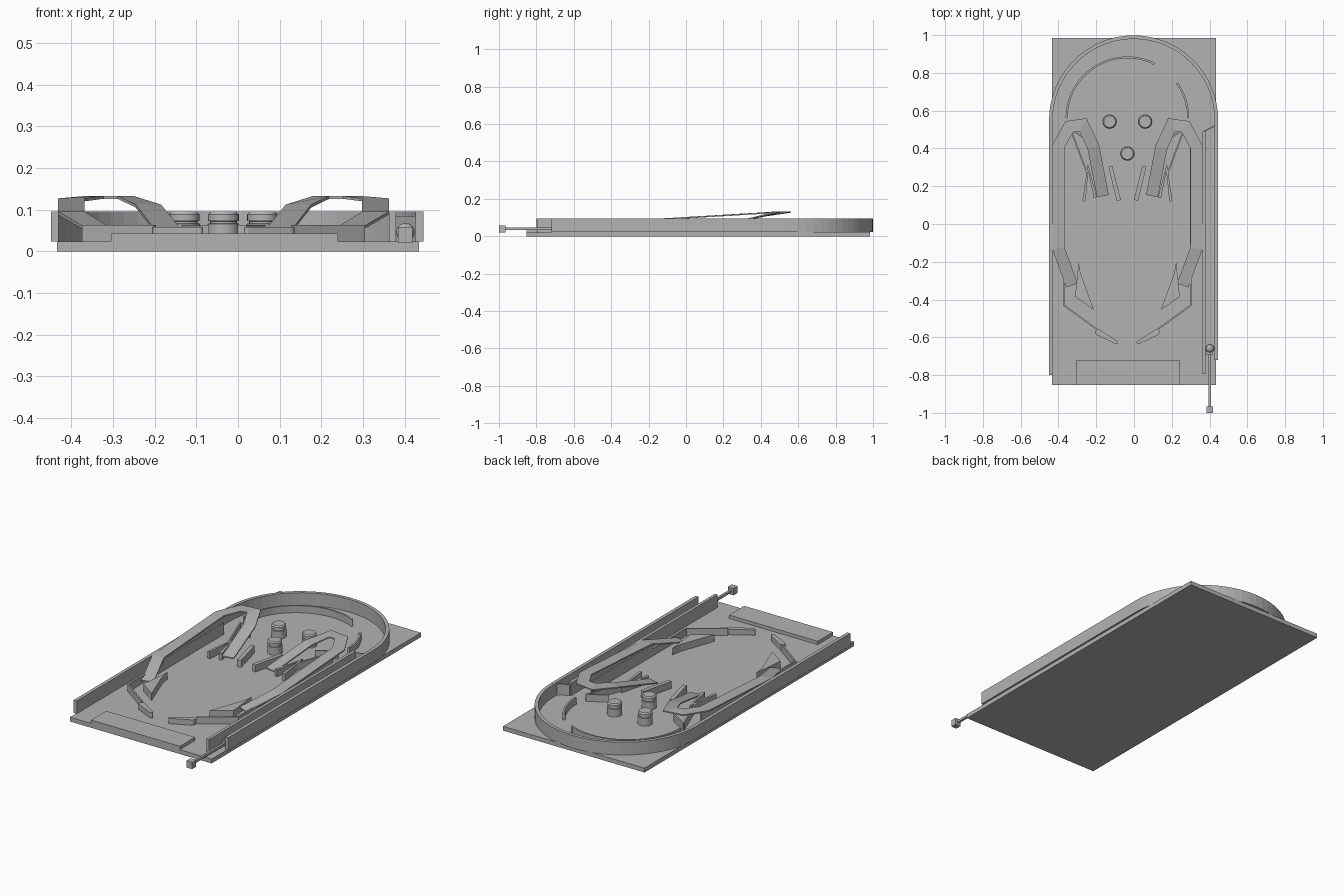
import bpy, bmesh
from math import cos, sin, radians
from mathutils import Vector

cube = bpy.data.objects.get("Cube")
if cube:
    bpy.data.objects.remove(cube)

grey = bpy.data.materials.new("plain grey")
grey.use_nodes = True
grey.diffuse_color = (0.45, 0.45, 0.45, 1)
grey.node_tree.nodes["Principled BSDF"].inputs["Base Color"].default_value = (0.45, 0.45, 0.45, 1)

FLOOR = 0.024      # top of the board
LOW = 0.063        # top of the playfield walls
HIGH = 0.095       # top of the cabinet walls
MID = -0.035       # mirror line of the playfield


def finish(name, bm):
    bmesh.ops.recalc_face_normals(bm, faces=bm.faces)
    mesh = bpy.data.meshes.new(name)
    bm.to_mesh(mesh)
    bm.free()
    mesh.materials.append(grey)
    obj = bpy.data.objects.new(name, mesh)
    bpy.context.collection.objects.link(obj)
    return obj


def prism(name, outline, z0, z1):
    bm = bmesh.new()
    face = bm.faces.new([bm.verts.new((x, y, z0)) for x, y in outline])
    top = bmesh.ops.extrude_face_region(bm, geom=[face])["geom"]
    bmesh.ops.translate(bm, vec=(0, 0, z1 - z0),
                        verts=[v for v in top if isinstance(v, bmesh.types.BMVert)])
    return finish(name, bm)


def box(name, x0, x1, y0, y1, z0, z1):
    return prism(name, [(x0, y0), (x1, y0), (x1, y1), (x0, y1)], z0, z1)


def ribbon(name, path, width, height):
    """Strip of constant width and height along a path, with mitred corners."""
    pts = [Vector(p) for p in path]
    flat = [p.to_2d() for p in pts]
    dirs = [(b - a).normalized() for a, b in zip(flat, flat[1:])]
    bm = bmesh.new()
    rings = []
    for i, p in enumerate(pts):
        d0, d1 = dirs[max(i - 1, 0)], dirs[min(i, len(dirs) - 1)]
        t = (d0 + d1).normalized()
        off = Vector((-t.y, t.x, 0)) * (width / 2 / max(t.dot(d1), 0.4))
        up = Vector((0, 0, height))
        rings.append([bm.verts.new(v) for v in (p - off, p + off, p + off + up, p - off + up)])
    for a, b in zip(rings, rings[1:]):
        for k in range(4):
            n = (k + 1) % 4
            bm.faces.new((a[k], a[n], b[n], b[k]))
    bm.faces.new(rings[0])
    bm.faces.new(rings[-1])
    return finish(name, bm)


def wall(name, path, width, top=LOW):
    return ribbon(name, [(x, y, FLOOR) for x, y in path], width, top - FLOOR)


def arc(cx, cy, r, a0, a1, n):
    angles = [radians(a0 + (a1 - a0) * i / n) for i in range(n + 1)]
    return [(cx + r * cos(a), cy + r * sin(a)) for a in angles]


def lathe(name, x, y, profile, sides=24):
    """Turned solid from (radius, height) pairs."""
    bm = bmesh.new()
    rings = [[bm.verts.new((px, py, z)) for px, py in arc(x, y, r, 0, 360, sides)[:-1]]
             for r, z in profile]
    for a, b in zip(rings, rings[1:]):
        for k in range(sides):
            n = (k + 1) % sides
            bm.faces.new((a[k], a[n], b[n], b[k]))
    bm.faces.new(rings[0])
    bm.faces.new(rings[-1])
    return smooth(finish(name, bm))


def smooth(obj):
    bpy.ops.object.select_all(action="DESELECT")
    bpy.context.view_layer.objects.active = obj
    obj.select_set(True)
    bpy.ops.object.shade_smooth_by_angle(angle=radians(35))
    return obj


# Board and front apron
box("board", -0.435, 0.435, -0.853, 0.985, 0, FLOOR)
box("front_apron", -0.305, 0.24, -0.853, -0.72, FLOOR, 0.043)

# Cabinet wall running round the rear arch
wall("outer_wall", [(-0.44, -0.8)] + arc(-0.002, 0.551, 0.438, 180, 0, 32)
     + [(0.436, -0.72)], 0.019, HIGH)
wall("launch_lane_wall", [(0.371, -0.795), (0.371, 0.49)], 0.017, HIGH)
wall("launch_lane_gate", [(0.371, 0.49), (0.43, 0.52)], 0.006, 0.085)

# Curved ball guides behind the bumpers
wall("long_orbit_guide", arc(MID, 0.56, 0.322, 180, 65, 24), 0.01)
wall("short_orbit_guide", arc(MID, 0.56, 0.322, 0, 34, 8), 0.01)
end = arc(MID, 0.56, 0.322, 65, 34, 1)
for x, y in end:
    lathe("guide_post", x, y, [(0.008, FLOOR), (0.008, LOW)], 12)

# Bumpers
for x, y in ((MID - 0.094, 0.542), (MID + 0.094, 0.542), (MID, 0.373)):
    lathe("bumper", x, y, [(0.038, FLOOR), (0.038, 0.066), (0.032, 0.067), (0.032, 0.072),
                           (0.037, 0.073), (0.037, 0.088), (0.031, HIGH)])

# Mirrored playfield parts
for side, s in (("left", 1), ("right", -1)):
    def m(path):
        return [(MID + s * p[0], *p[1:]) for p in path]

    ramp = [(0.13, 0.148, 0.042), (0.18, 0.407, 0.105), (0.235, 0.525, 0.126),
            (0.308, 0.515, 0.126), (0.365, 0.41, 0.12), (0.365, -0.13, 0.088),
            (0.293, -0.325, 0.045)]
    ribbon(side + "_ramp", m(ramp), 0.064, 0.007)
    ribbon(side + "_ramp_support", m([(0.336, 0.4, FLOOR), (0.336, -0.13, FLOOR)]),
           0.008, 0.064)
    wall(side + "_outer_guide", m([(0.336, -0.13), (0.336, -0.43), (0.165, -0.555)]), 0.008)
    prism(side + "_slingshot", m([(0.258, -0.2), (0.248, -0.26), (0.177, -0.455),
                                  (0.277, -0.385)]), FLOOR, LOW)
    wall(side + "_ramp_outer_rail", m([(0.3, 0.5), (0.21, 0.26)]), 0.008)
    wall(side + "_ramp_rear_rail", m([(0.3, 0.5), (0.2, 0.44)]), 0.008)
    wall(side + "_lane_block", m([(0.23, 0.12), (0.208, 0.3), (0.17, 0.14)]), 0.016)
    wall(side + "_inner_lane_block", m([(0.09, 0.305), (0.045, 0.125)]), 0.022)

    # Flipper: tapered bar with rounded ends
    a, b = Vector((0.155, -0.573)), Vector((0.058, -0.627))
    ang = 209
    outline = arc(a.x, a.y, 0.016, ang + 90, ang + 270, 8)[::-1]
    outline = outline[::-1] + arc(b.x, b.y, 0.009, ang - 90, ang + 90, 8)
    prism(side + "_flipper", m(outline), 0.028, 0.058)

# Plunger and ball
box("plunger_knob", 0.384, 0.419, -1.0, -0.965, 0.02, 0.058)
box("plunger_rod", 0.395, 0.408, -0.965, -0.68, 0.033, 0.046)
box("plunger_tip", 0.385, 0.418, -0.69, -0.675, 0.025, 0.055)
bm = bmesh.new()
bmesh.ops.create_uvsphere(bm, u_segments=20, v_segments=12, radius=0.022)
bmesh.ops.translate(bm, verts=bm.verts, vec=(0.402, -0.66, FLOOR + 0.022))
smooth(finish("ball", bm))
